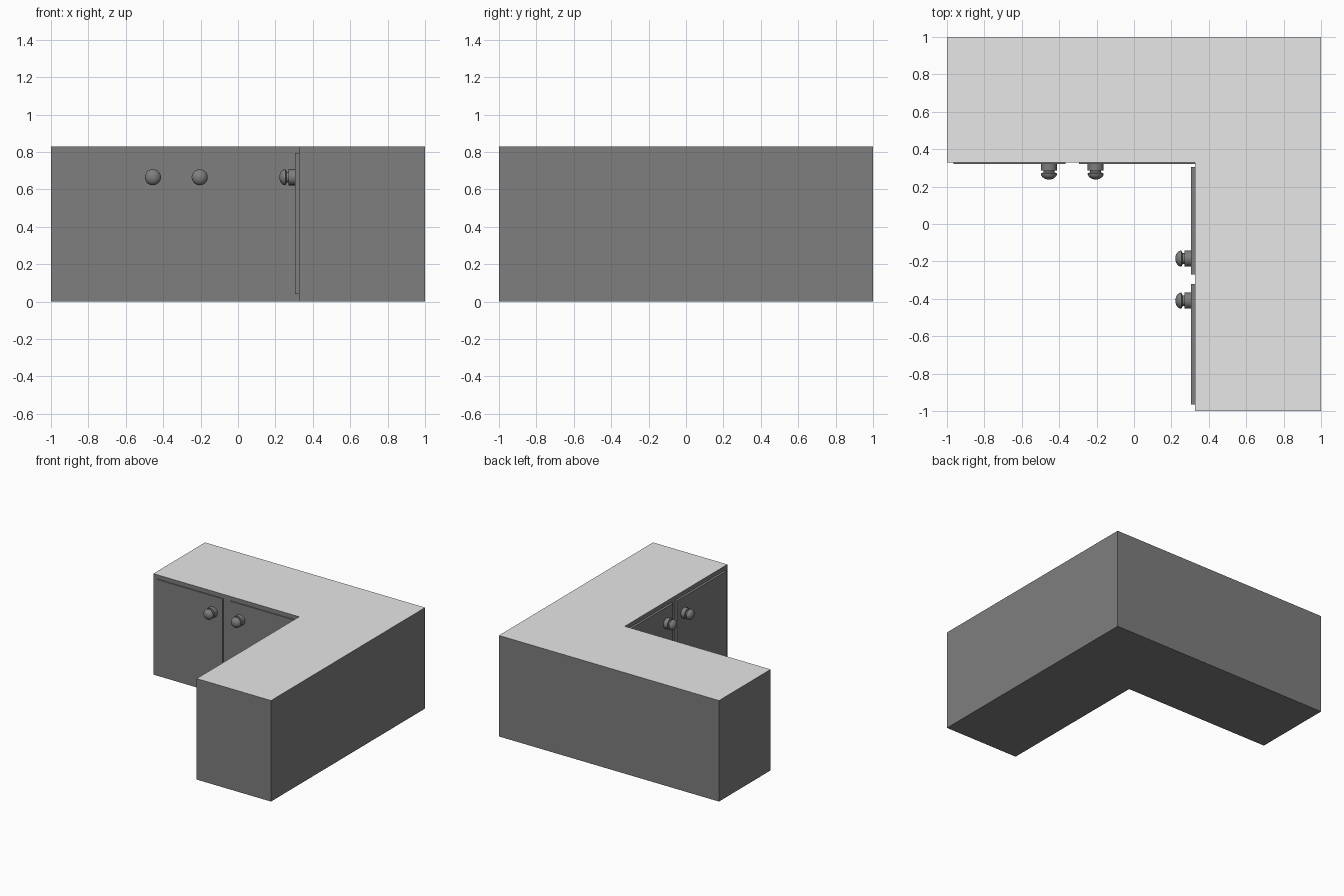
import bpy, bmesh, math
from mathutils import Matrix, Vector

if "Cube" in bpy.data.objects:
    bpy.data.objects.remove(bpy.data.objects["Cube"])

H = 0.83          # counter height
IX, IY = 0.325, 0.33   # inner corner of the L


def material(name, v):
    m = bpy.data.materials.new(name)
    m.diffuse_color = (v, v, v, 1)
    m.use_nodes = True
    m.node_tree.nodes["Principled BSDF"].inputs["Base Color"].default_value = m.diffuse_color
    return m


dark = material("dark grey", 0.21)
light = material("light grey worktop", 0.8)


def make(name, bm, mats):
    bmesh.ops.recalc_face_normals(bm, faces=bm.faces[:])
    me = bpy.data.meshes.new(name)
    bm.to_mesh(me)
    bm.free()
    for m in mats:
        me.materials.append(m)
    ob = bpy.data.objects.new(name, me)
    bpy.context.collection.objects.link(ob)
    return ob


# L-shaped cabinet body with a light top face
bm = bmesh.new()
outline = [(-1, IY), (IX, IY), (IX, -1), (1, -1), (1, 1), (-1, 1)]
base = bm.faces.new([bm.verts.new((x, y, 0)) for x, y in outline])
ext = bmesh.ops.extrude_face_region(bm, geom=[base])
bmesh.ops.translate(bm, vec=(0, 0, H),
                    verts=[v for v in ext["geom"] if isinstance(v, bmesh.types.BMVert)])
if base.is_valid and not any(f is not base and abs(f.calc_center_median().z) < 1e-5 for f in bm.faces):
    pass
for f in bm.faces:
    f.material_index = 1 if f.calc_center_median().z > H - 0.01 else 0
make("cabinet_body", bm, [dark, light])


def box(name, lo, hi):
    bm = bmesh.new()
    bmesh.ops.create_cube(bm, size=1)
    lo, hi = Vector(lo), Vector(hi)
    for v in bm.verts:
        v.co = (lo + hi) / 2 + Vector(a * b for a, b in zip(v.co, hi - lo))
    make(name, bm, [dark])


# Doors on both inner faces
Z0, Z1 = 0.04, 0.795
FY, SX = 0.322, 0.305   # outer faces of the doors
box("back_door_left", (-0.965, FY, Z0), (-0.365, IY + 0.01, Z1))
box("back_door_right", (-0.295, FY, Z0), (IX, IY + 0.01, Z1))
box("side_door_front", (SX, -0.965, Z0), (IX + 0.01, -0.32, Z1))
box("side_door_back", (SX, -0.27, Z0), (IX + 0.01, 0.305, Z1))

# Turned knob profile: (radius, distance from door)
PROFILE = [(0, -0.003), (0.043, -0.003), (0.043, 0.035), (0.029, 0.035),
           (0.029, 0.045), (0.043, 0.052), (0.042, 0.060), (0.036, 0.070),
           (0.024, 0.079), (0.012, 0.083), (0, 0.084)]


def knob(name, loc, rot):
    bm = bmesh.new()
    vs = [bm.verts.new((r, 0, d)) for r, d in PROFILE]
    es = [bm.edges.new(p) for p in zip(vs, vs[1:])]
    bmesh.ops.spin(bm, geom=vs + es, cent=(0, 0, 0), axis=(0, 0, 1),
                   angle=math.tau, steps=20)
    bmesh.ops.remove_doubles(bm, verts=bm.verts[:], dist=1e-5)
    bm.transform(Matrix.Translation(loc) @ rot)
    ob = make(name, bm, [dark])
    bpy.ops.object.select_all(action='DESELECT')
    ob.select_set(True)
    bpy.context.view_layer.objects.active = ob
    bpy.ops.object.shade_smooth_by_angle(angle=math.radians(30))


to_front = Matrix.Rotation(math.pi / 2, 4, 'X')    # +z -> -y
to_left = Matrix.Rotation(-math.pi / 2, 4, 'Y')    # +z -> -x
for i, x in enumerate((-0.455, -0.205)):
    knob(f"back_knob_{i + 1}", (x, FY, 0.665), to_front)
for i, y in enumerate((-0.41, -0.185)):
    knob(f"side_knob_{i + 1}", (SX, y, 0.665), to_left)
